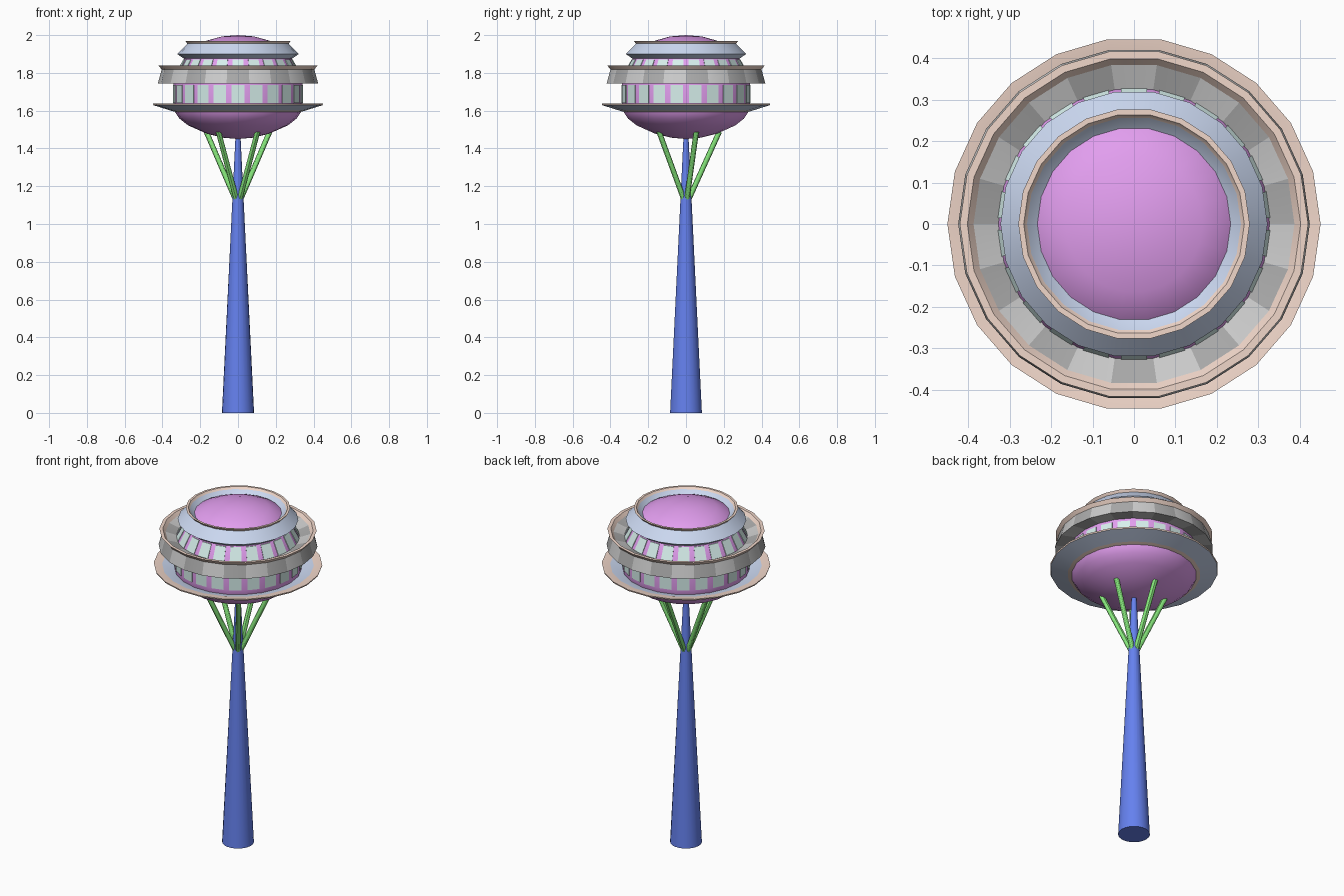
import bpy, bmesh, math
from mathutils import Vector

if "Cube" in bpy.data.objects:
    bpy.data.objects.remove(bpy.data.objects["Cube"])

N = 22  # sides of every turned part


def mat(name, r, g, b):
    m = bpy.data.materials.new(name)
    m.diffuse_color = (r, g, b, 1)
    m.use_nodes = True
    m.node_tree.nodes["Principled BSDF"].inputs["Base Color"].default_value = m.diffuse_color
    return m


purple = mat("purple", 0.76, 0.34, 0.86)
navy = mat("blue", 0.13, 0.22, 0.86)
green = mat("green", 0.24, 0.8, 0.2)
pale = mat("pale_blue", 0.6, 0.69, 0.88)
tan = mat("tan", 0.88, 0.68, 0.59)
teal = mat("teal", 0.68, 0.87, 0.84)
light = mat("light_grey", 0.64, 0.64, 0.64)
dark = mat("dark_grey", 0.4, 0.4, 0.4)


def finish(name, bm, mats, smooth=True):
    bmesh.ops.remove_doubles(bm, verts=bm.verts, dist=1e-5)
    bmesh.ops.recalc_face_normals(bm, faces=bm.faces)
    me = bpy.data.meshes.new(name)
    bm.to_mesh(me)
    bm.free()
    for m in mats:
        me.materials.append(m)
    ob = bpy.data.objects.new(name, me)
    bpy.context.collection.objects.link(ob)
    if smooth:
        bpy.ops.object.select_all(action='DESELECT')
        ob.select_set(True)
        bpy.context.view_layer.objects.active = ob
        bpy.ops.object.shade_smooth_by_angle(angle=math.radians(30))
    return ob


def polar(r, a, z):
    return Vector((r * math.cos(a), r * math.sin(a), z))


def lathe(name, profile, mats, bands=None, closed=False, checks=()):
    """Turn a profile; bands gives a material per strip, checks lists strips that alternate."""
    bm = bmesh.new()
    rings = [[bm.verts.new(polar(r, 2 * math.pi * k / N, z)) for k in range(N)]
             for r, z in profile]
    count = len(profile) if closed else len(profile) - 1
    for i in range(count):
        a, b = rings[i], rings[(i + 1) % len(rings)]
        for k in range(N):
            j = (k + 1) % N
            f = bm.faces.new((a[k], a[j], b[j], b[k]))
            f.material_index = bands[i] if bands else 0
            if i in checks:
                f.material_index += k % 2
    bmesh.ops.dissolve_degenerate(bm, dist=1e-5, edges=bm.edges)
    return finish(name, bm, mats)


def windows(name, r0, z0, r1, z1, margin=0.16):
    """A thin pane set on each side of the body."""
    bm = bmesh.new()
    for k in range(N):
        pts = []
        for off in (-0.008, 0.004):
            for r, z, t in ((r0, z0, margin), (r0, z0, 1 - margin),
                            (r1, z1, 1 - margin), (r1, z1, margin)):
                a = polar(r + off, 2 * math.pi * k / N, z)
                b = polar(r + off, 2 * math.pi * (k + 1) / N, z)
                pts.append(bm.verts.new(a.lerp(b, t)))
        i, o = pts[:4], pts[4:]
        bm.faces.new(i[::-1])
        bm.faces.new(o)
        for q in range(4):
            s = (q + 1) % 4
            bm.faces.new((i[q], i[s], o[s], o[q]))
    return finish(name, bm, [teal], smooth=False)


# Tapered trunk
lathe("trunk", [(0, 0), (0.085, 0), (0.013, 1.47), (0, 1.47)], [navy])

# Five struts fanning out to the body
for n in range(5):
    a = math.radians(90 + 72 * n)
    p, q = polar(0.012, a, 1.125), polar(0.177, a, 1.49)
    bm = bmesh.new()
    bmesh.ops.create_cone(bm, cap_ends=True, segments=12, radius1=0.014,
                          radius2=0.014, depth=(q - p).length)
    rot = Vector((0, 0, 1)).rotation_difference(q - p)
    for v in bm.verts:
        v.co = rot @ v.co + (p + q) / 2
    finish(f"strut_{n + 1}", bm, [green])

# Rounded body
lathe("body", [(0, 1.45), (0.08, 1.457), (0.165, 1.478), (0.264, 1.522), (0.31, 1.558),
               (0.338, 1.6), (0.342, 1.64), (0.342, 1.745), (0.335, 1.785), (0.285, 1.875),
               (0.23, 1.942), (0.165, 1.971), (0.085, 1.993), (0, 2.0)], [purple])

# Window bands
windows("lower_window", 0.342, 1.64, 0.342, 1.735)
windows("upper_window", 0.332, 1.79, 0.288, 1.87)

# Lower saucer deck
lathe("lower_deck", [(0.33, 1.593), (0.355, 1.6), (0.448, 1.629), (0.45, 1.637),
                     (0.405, 1.632), (0.335, 1.612)],
      [pale, tan], [1, 0, 1, 1, 0, 0], closed=True)

# Chequered middle ring with a flared lip
lathe("middle_ring", [(0.335, 1.752), (0.424, 1.745), (0.404, 1.818), (0.42, 1.838),
                      (0.402, 1.838), (0.387, 1.82), (0.315, 1.795)],
      [dark, light, tan], [0, 0, 2, 2, 2, 0, 0], closed=True, checks=(0, 1, 5, 6))

# Top ring around the dome
lathe("top_ring", [(0.275, 1.868), (0.322, 1.9), (0.268, 1.955), (0.279, 1.969),
                   (0.266, 1.969), (0.258, 1.957), (0.225, 1.932)],
      [pale, tan], [0, 0, 1, 1, 1, 0, 0], closed=True)
